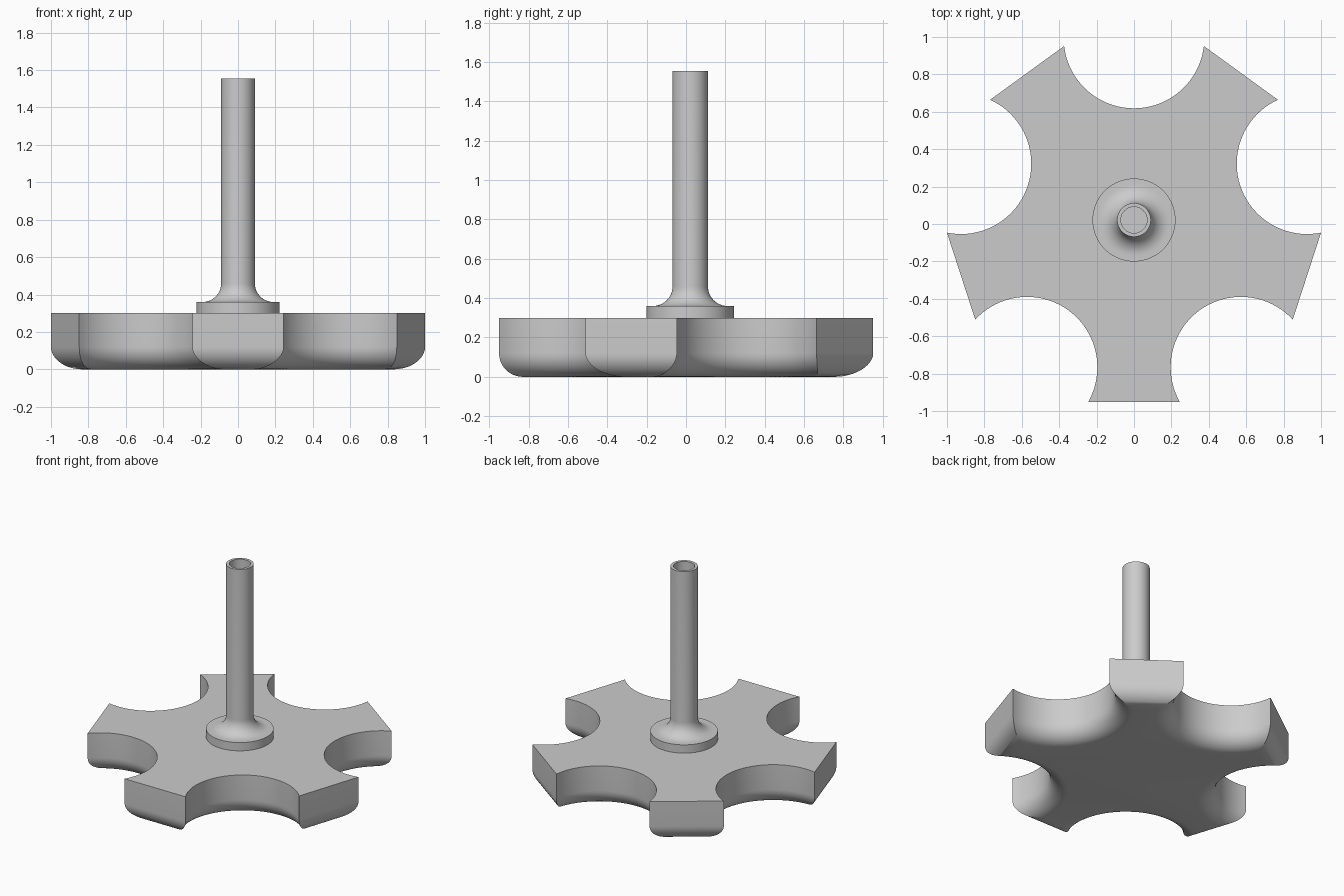
import bpy, bmesh
from math import sin, cos, pi, sqrt, atan2, radians

cube = bpy.data.objects.get("Cube")
if cube:
    bpy.data.objects.remove(cube)

CENTRE_Y = 0.0215
LOBES = 5
REACH = 0.972        # centre to flat lobe end
NOTCH_R = 0.376      # scallop radius
NOTCH_DIST = 0.973   # centre to scallop centre
PLATE_H = 0.30
FILLET = 0.12        # rounding under the plate

grey = bpy.data.materials.new("plain grey")
grey.use_nodes = True
colour = (0.6, 0.6, 0.6, 1)
grey.diffuse_color = colour
grey.node_tree.nodes["Principled BSDF"].inputs["Base Color"].default_value = colour


def finish(bm, name):
    bmesh.ops.recalc_face_normals(bm, faces=bm.faces)
    mesh = bpy.data.meshes.new(name)
    bm.to_mesh(mesh)
    bm.free()
    mesh.materials.append(grey)
    obj = bpy.data.objects.new(name, mesh)
    obj.location.y = CENTRE_Y
    bpy.context.collection.objects.link(obj)
    bpy.ops.object.select_all(action='DESELECT')
    obj.select_set(True)
    bpy.context.view_layer.objects.active = obj
    bpy.ops.object.shade_smooth_by_angle(angle=radians(30))


def skin(bm, rings):
    """Join stacked rings with quads and close both ends."""
    n = len(rings[0])
    for lower, upper in zip(rings, rings[1:]):
        for i in range(n):
            j = (i + 1) % n
            bm.faces.new((lower[i], lower[j], upper[j], upper[i]))
    bm.faces.new(rings[0])
    bm.faces.new(rings[-1])


def quarter(radius, steps=12):
    """Quarter-round offsets (out, up), starting tangent to the floor."""
    return [(radius * (1 - sin(pi / 2 * i / steps)), radius * (1 - cos(pi / 2 * i / steps)))
            for i in range(steps + 1)]


def star_outline(inset, steps=40):
    """Scalloped outline moved inward; flat lobe ends joined by arcs."""
    r, end = NOTCH_R + inset, REACH - inset
    half = pi / LOBES
    # half-angle of each arc, from where it meets the flat lobe end
    along = end - NOTCH_DIST * cos(half)
    span = pi - half - atan2(sqrt(r * r - along * along), along)
    points = []
    for k in range(LOBES):
        mid = -pi / 2 + (2 * k + 1) * half
        for i in range(steps + 1):
            a = mid + pi + span * (1 - 2 * i / steps)
            points.append((NOTCH_DIST * cos(mid) + r * cos(a),
                           NOTCH_DIST * sin(mid) + r * sin(a)))
    return points


# Scalloped plate with rounded underside
bm = bmesh.new()
levels = quarter(FILLET) + [(0, PLATE_H)]
skin(bm, [[bm.verts.new((x, y, z)) for x, y in star_outline(inset)]
          for inset, z in levels])
finish(bm, "scalloped_plate")

# Flanged hollow stem, turned from a profile
FLANGE_R, FLANGE_TOP, STEM_R, BORE_R, STEM_TOP, COVE = 0.222, 0.36, 0.09, 0.07, 1.555, 0.1
profile = [(FLANGE_R, PLATE_H), (FLANGE_R, FLANGE_TOP)]
profile += [(STEM_R + out, FLANGE_TOP + up) for out, up in quarter(COVE)]
profile += [(STEM_R, STEM_TOP), (BORE_R, STEM_TOP), (BORE_R, FLANGE_TOP)]
bm = bmesh.new()
SIDES = 64
skin(bm, [[bm.verts.new((r * cos(2 * pi * i / SIDES), r * sin(2 * pi * i / SIDES), z))
           for i in range(SIDES)] for r, z in profile])
finish(bm, "flanged_stem")
